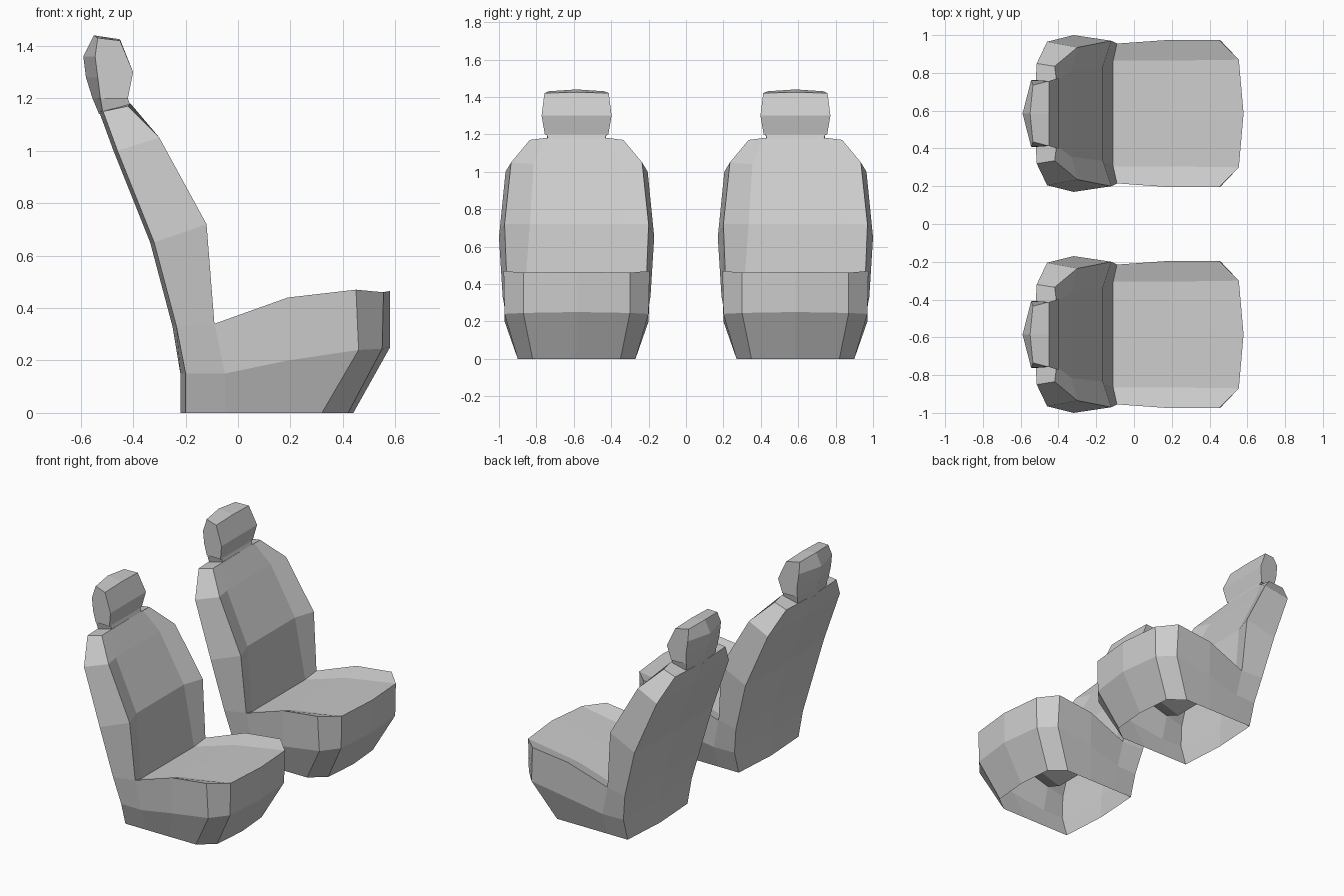
import bpy, bmesh

cube = bpy.data.objects.get("Cube")
if cube:
    bpy.data.objects.remove(cube)

fabric = bpy.data.materials.new("grey_fabric")
fabric.use_nodes = True
grey = (0.6, 0.6, 0.6, 1)
fabric.diffuse_color = grey
fabric.node_tree.nodes["Principled BSDF"].inputs["Base Color"].default_value = grey


def skin(bm, rows):
    """Join neighbouring rows of points with four-sided faces."""
    grid = [[bm.verts.new(p) for p in row] for row in rows]
    for a, b in zip(grid, grid[1:]):
        for i in range(len(a) - 1):
            bm.faces.new((a[i], a[i + 1], b[i + 1], b[i]))


def finish(bm, name, y):
    """Weld the half shell, mirror it across the middle and place it."""
    bmesh.ops.remove_doubles(bm, verts=bm.verts, dist=0.0005)
    half = bm.verts[:] + bm.edges[:] + bm.faces[:]
    bmesh.ops.mirror(bm, geom=half, axis='Y', merge_dist=0.0005)
    bmesh.ops.recalc_face_normals(bm, faces=bm.faces)
    mesh = bpy.data.meshes.new(name)
    bm.to_mesh(mesh)
    bm.free()
    mesh.materials.append(fabric)
    obj = bpy.data.objects.new(name, mesh)
    obj.location.y = y
    bpy.context.collection.objects.link(obj)


# Backrest rows: back middle, back edge, bolster ridge, inner seam, front middle
back_rows = [
    [(-.25, 0, .33), (-.235, .395, .33), (-.09, .37, .34), (-.11, .28, .31), (-.11, 0, .31)],
    [(-.335, 0, .65), (-.32, .415, .65), (-.12, .385, .72), (-.165, .25, .72), (-.165, 0, .72)],
    [(-.475, 0, 1.0), (-.46, .38, 1.0), (-.3, .35, 1.05), (-.33, .23, 1.04), (-.33, 0, 1.04)],
    [(-.53, 0, 1.15), (-.515, .265, 1.15), (-.42, .25, 1.17), (-.41, .17, 1.18), (-.41, 0, 1.18)],
]
seat_back, seat_edge, seat_ridge, seat_seam, seat_mid = back_rows[0]

# Cushion rim from the backrest round to the front middle
rim = [(.19, .39, .44), (.45, .39, .47), (.555, .285, .46), (.58, 0, .465)]
floor_ring = [(-.22, 0, 0), (-.2, .315, 0), (-.05, .315, 0), (.13, .315, 0),
              (.32, .315, 0), (.42, .235, 0), (.44, 0, 0)]
waist_ring = [(-.22, 0, .15), (-.2, .36, .15), (-.05, .365, .15), (.19, .385, .2),
              (.46, .385, .24), (.55, .285, .245), (.58, 0, .25)]
top_ring = [seat_back, seat_edge, seat_ridge] + rim


def seat_shell(y, name):
    bm = bmesh.new()
    skin(bm, [floor_ring, waist_ring, top_ring])
    skin(bm, back_rows)
    bm.faces.new([bm.verts.new(p) for p in back_rows[-1]])
    # Sunken cushion top between the raised side bolsters
    skin(bm, [[seat_ridge, rim[0], rim[1]],
              [seat_seam, (.19, .28, .402), rim[2]],
              [seat_mid, (.19, 0, .402), rim[3]]])
    finish(bm, name, y)


# Headrest outlines (x, z) at the middle and at the side
head_middle = [(-.55, 1.44), (-.45, 1.425), (-.4, 1.3), (-.42, 1.2),
               (-.555, 1.2), (-.58, 1.28), (-.59, 1.36)]
head_side = [(-.535, 1.43), (-.45, 1.42), (-.4, 1.3), (-.42, 1.2),
             (-.525, 1.2), (-.535, 1.28), (-.545, 1.36)]
head_width = [.15, .172, .187, .17, .165, .178, .175]


def headrest(y, name):
    bm = bmesh.new()
    middle = [(x, 0, z) for x, z in head_middle]
    side = [(x, w, z) for (x, z), w in zip(head_side, head_width)]
    skin(bm, [middle + middle[:1], side + side[:1]])
    bm.faces.new([bm.verts.new(p) for p in side])
    finish(bm, name, y)


# Short neck between backrest and headrest
def neck(y, name):
    bm = bmesh.new()
    low = [(-.53, 0, 1.14), (-.515, .15, 1.14), (-.41, .15, 1.17), (-.41, 0, 1.17)]
    high = [(-.555, 0, 1.2), (-.525, .16, 1.2), (-.42, .16, 1.2), (-.42, 0, 1.2)]
    skin(bm, [low, high])
    finish(bm, name, y)


for side_name, y in (("left", .585), ("right", -.585)):
    seat_shell(y, side_name + "_seat")
    headrest(y, side_name + "_headrest")
    neck(y, side_name + "_headrest_neck")
